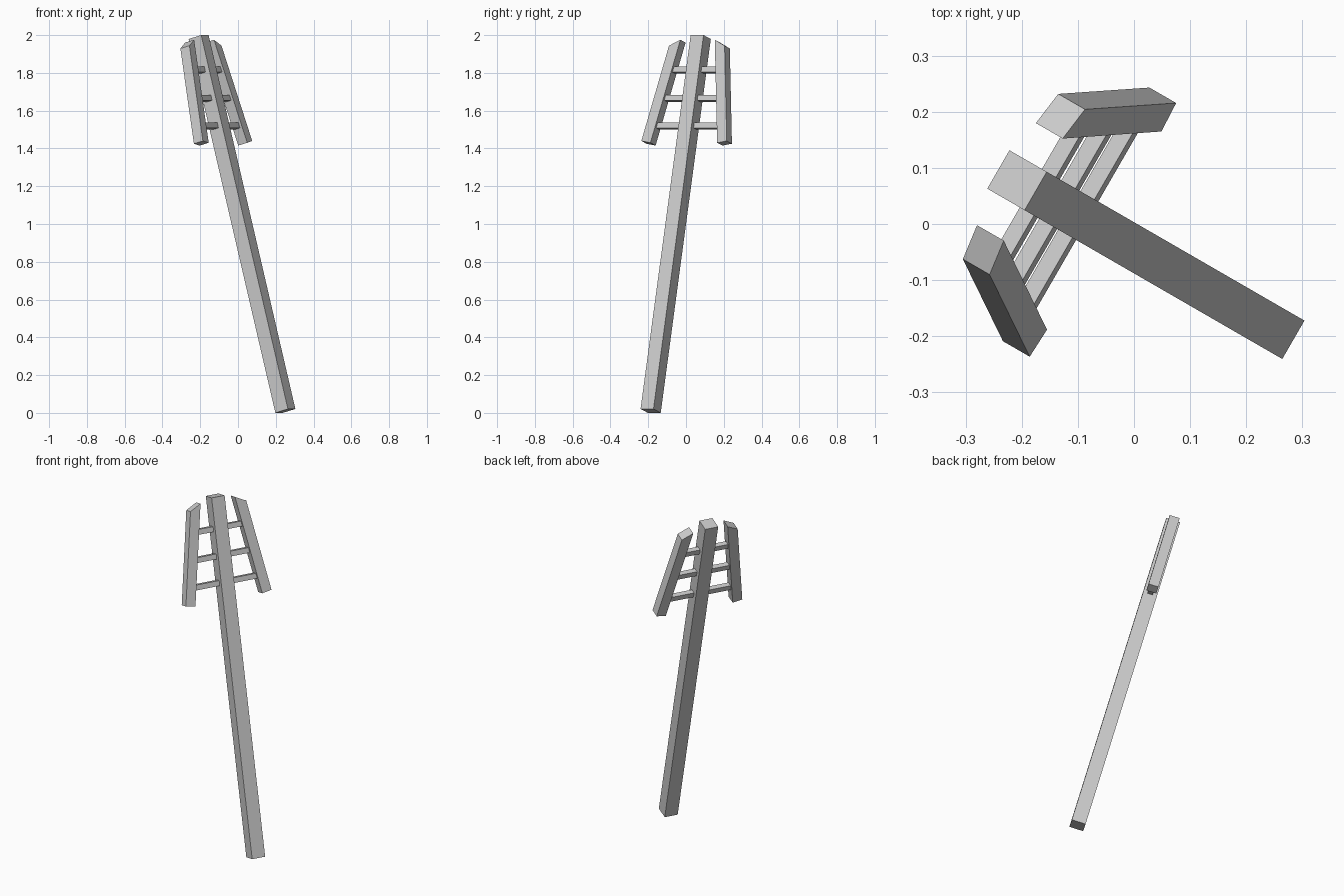
import bpy, bmesh
from math import radians
from mathutils import Matrix, Vector

if "Cube" in bpy.data.objects:
    bpy.data.objects.remove(bpy.data.objects["Cube"])

# Local frame: x across the prongs, y through the thickness, z along the shaft, origin at shaft top
FRAME = (Matrix.Translation((-0.2085, 0.078, 1.9897))
         @ Matrix.Rotation(radians(60), 4, 'Z')
         @ Matrix.Rotation(radians(-15), 4, 'X'))


def prism(name, outline, depth):
    """Extrude an (x, z) outline symmetrically through the thickness."""
    bm = bmesh.new()
    face = bm.faces.new([bm.verts.new((x, -depth / 2, z)) for x, z in outline])
    ext = bmesh.ops.extrude_face_region(bm, geom=[face])
    moved = [g for g in ext["geom"] if isinstance(g, bmesh.types.BMVert)]
    bmesh.ops.translate(bm, verts=moved, vec=Vector((0, depth, 0)))
    bmesh.ops.recalc_face_normals(bm, faces=bm.faces)
    bm.transform(FRAME)
    mesh = bpy.data.meshes.new(name)
    bm.to_mesh(mesh)
    bm.free()
    ob = bpy.data.objects.new(name, mesh)
    bpy.context.collection.objects.link(ob)
    return ob


def bar(name, half_width, z0, z1, depth):
    return prism(name, [(-half_width, z0), (half_width, z0),
                        (half_width, z1), (-half_width, z1)], depth)


# Long leaning shaft
bar("shaft", 0.0395, -2.049, 0.0, 0.0795)

# Splayed side prongs with slanted tops
PRONG = [(0.105, -0.0225), (0.170, -0.055), (0.261, -0.577), (0.204, -0.587)]
for side, s in (("left", -1), ("right", 1)):
    prism(side + "_prong", [(s * x, z) for x, z in PRONG], 0.057)

# Rungs through the shaft, ending inside the prongs
for i, z in enumerate((-0.181, -0.336, -0.487)):
    reach = 0.13 + 0.176 * (-z - 0.022)
    bar(f"rung_{i + 1}", reach, z - 0.015, z + 0.015, 0.03)
